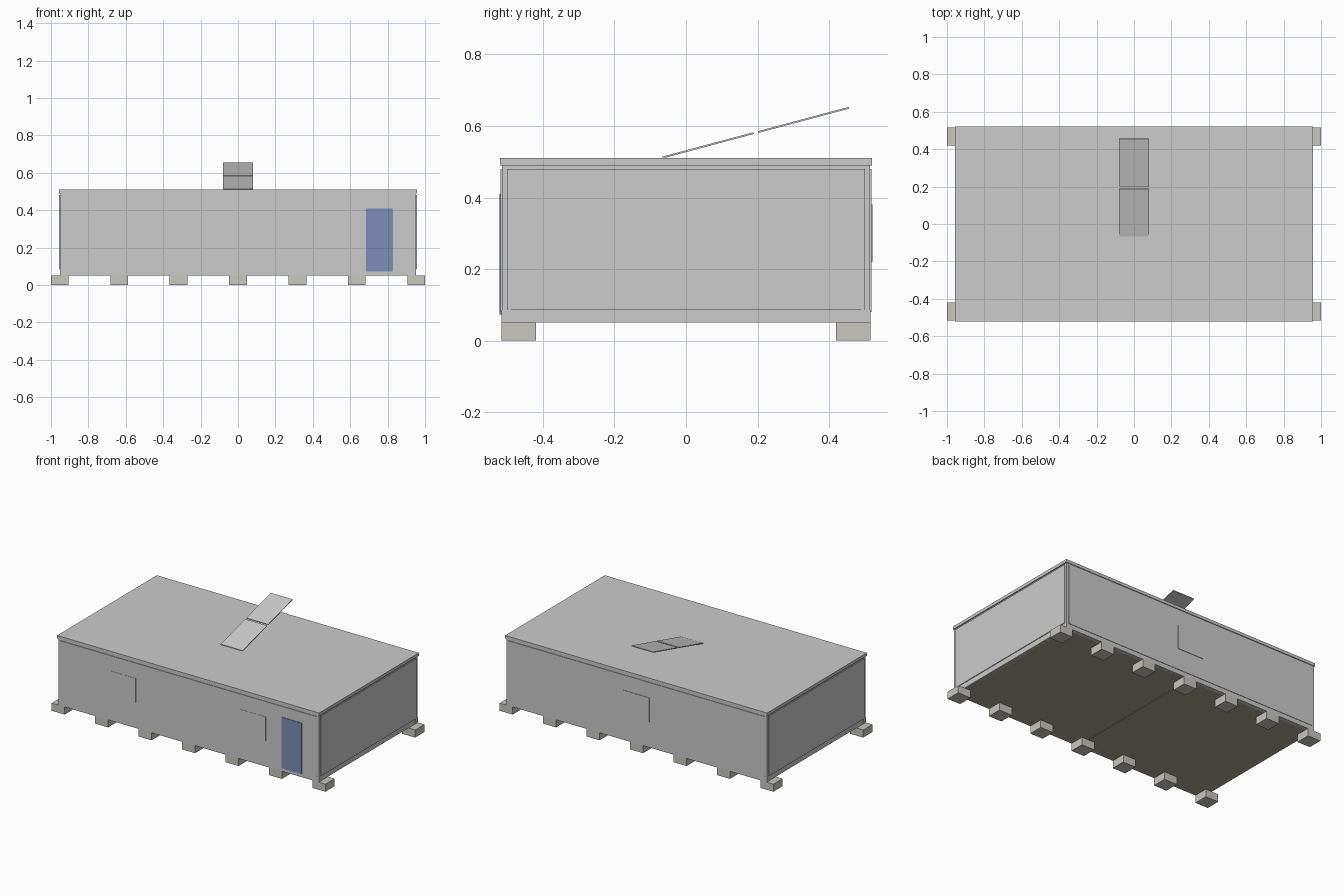
import bpy, math

if "Cube" in bpy.data.objects:
    bpy.data.objects.remove(bpy.data.objects["Cube"])


def material(name, rgb):
    m = bpy.data.materials.new(name)
    m.diffuse_color = (*rgb, 1)
    m.use_nodes = True
    m.node_tree.nodes["Principled BSDF"].inputs["Base Color"].default_value = m.diffuse_color
    return m


door_blue = material("door_blue", (0.20, 0.27, 0.48))
concrete = material("concrete", (0.58, 0.57, 0.52))
timber = material("timber", (0.42, 0.37, 0.29))


def box(name, x, y, z, mat=None):
    """Box from (min, max) ranges on each axis."""
    loc = [(a + b) / 2 for a, b in (x, y, z)]
    bpy.ops.mesh.primitive_cube_add(size=1, location=loc)
    o = bpy.context.object
    o.name = name
    o.scale = [b - a for a, b in (x, y, z)]
    bpy.ops.object.transform_apply(location=False, rotation=False, scale=True)
    if mat:
        o.data.materials.append(mat)
    return o


def span(s, a, b):
    """Range a..b mirrored to side s."""
    return tuple(sorted((s * a, s * b)))


# Foundation blocks, seven along each long side
for s, side in ((-1, "front"), (1, "back")):
    for i in range(7):
        cx = (i - 3) * 0.3175
        box(f"{side}_foundation_block", (cx - 0.0475, cx + 0.0475),
            span(s, 0.42, 0.516), (0, 0.05), concrete)

# Floor in two halves with a seam
for s in (-1, 1):
    box("floor_half", span(s, 0.001, 0.945), (-0.51, 0.51), (0.05, 0.06), timber)

# Roof slab and the recessed rim under it
box("roof", (-0.957, 0.957), (-0.52, 0.52), (0.49, 0.51))
box("roof_rim", (-0.95, 0.95), (-0.515, 0.515), (0.48, 0.49))

# Long walls and their bottom beams
for s, side in ((-1, "front"), (1, "back")):
    box(f"{side}_beam", (-0.952, 0.952), span(s, 0.49, 0.516), (0.05, 0.085))
    box(f"{side}_wall", (-0.935, 0.935), span(s, 0.50, 0.519), (0.08, 0.48))

# End walls, bottom beams and corner posts
for s, side in ((-1, "left"), (1, "right")):
    box(f"{side}_beam", span(s, 0.925, 0.951), (-0.49, 0.49), (0.05, 0.085))
    box(f"{side}_wall", span(s, 0.93, 0.956), (-0.50, 0.50), (0.085, 0.48))
    for t in (-1, 1):
        box("corner_post", span(s, 0.92, 0.951), span(t, 0.485, 0.515), (0.085, 0.48))

# Door and windows
box("door", (0.685, 0.83), (-0.522, -0.515), (0.073, 0.41), door_blue)
for x0 in (-0.575, 0.375):
    box("front_window", (x0, x0 + 0.192), (-0.5205, -0.51), (0.22, 0.38))
box("back_window", (-0.096, 0.096), (0.51, 0.522), (0.22, 0.38))

# Two tilted roof panels in one line
for cy, cz in ((0.0615, 0.546), (0.3285, 0.617)):
    p = box("tilted_roof_panel", (-0.08, 0.08), (cy - 0.132, cy + 0.132),
            (cz - 0.0025, cz + 0.0025))
    p.rotation_euler.x = math.radians(15)
